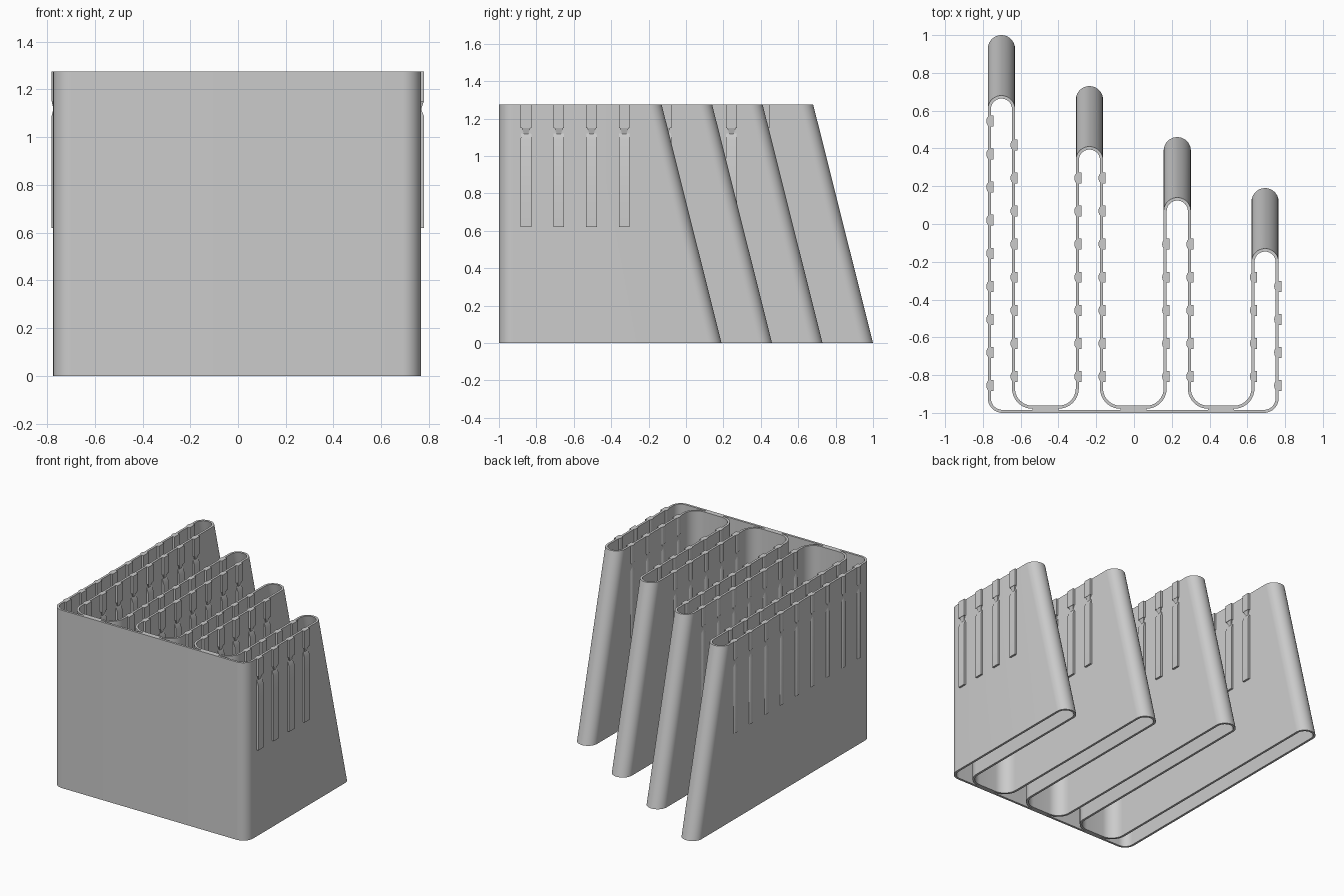
import bpy, bmesh, math

if "Cube" in bpy.data.objects:
    bpy.data.objects.remove(bpy.data.objects["Cube"])

TOP = 1.275        # overall height
SLANT = 0.32       # how far each finger end leans outward at the base
T = 0.008          # half wall thickness
W = 0.064          # half finger width, to wall centreline
CENTRES = [-0.702, -0.236, 0.229, 0.694]
ENDS = [0.68, 0.41, 0.14, -0.13]      # finger end at the top
SLOT_Y, SLOT_R, CORNER_R = -0.970, 0.10, 0.07

grey = bpy.data.materials.new("light grey")
grey.diffuse_color = (0.6, 0.6, 0.6, 1)
grey.use_nodes = True
grey.node_tree.nodes["Principled BSDF"].inputs["Base Color"].default_value = grey.diffuse_color


def make_object(name, bm):
    bmesh.ops.recalc_face_normals(bm, faces=bm.faces)
    mesh = bpy.data.meshes.new(name)
    bm.to_mesh(mesh)
    bm.free()
    mesh.materials.append(grey)
    ob = bpy.data.objects.new(name, mesh)
    bpy.context.collection.objects.link(ob)
    bpy.ops.object.select_all(action='DESELECT')
    ob.select_set(True)
    bpy.context.view_layer.objects.active = ob
    bpy.ops.object.shade_smooth_by_angle(angle=math.radians(30))
    return ob


def arc(cx, cy, r, a0, a1, lean=0.0, n=10):
    pts = []
    for i in range(n + 1):
        a = math.radians(a0 + (a1 - a0) * i / n)
        pts.append((cx + r * math.cos(a), cy + r * math.sin(a), lean))
    return pts


def bridge(bm, a, b):
    n = len(a)
    for i in range(n):
        j = (i + 1) % n
        bm.faces.new((a[i], a[j], b[j], b[i]))


# Comb-shaped centreline: front wall, then each finger and the slot beside it
x0, x1, yf = CENTRES[0] - W, CENTRES[-1] + W, -1 + T
path = arc(x0 + CORNER_R, yf + CORNER_R, CORNER_R, 180, 270)
path += arc(x1 - CORNER_R, yf + CORNER_R, CORNER_R, 270, 360)
for i in (3, 2, 1, 0):
    path += arc(CENTRES[i], ENDS[i] - W - T, W, 0, 180, SLANT, 20)
    if i:
        path += arc(CENTRES[i] - W - SLOT_R, SLOT_Y + SLOT_R, SLOT_R, 0, -90)
        path += arc(CENTRES[i - 1] + W + SLOT_R, SLOT_Y + SLOT_R, SLOT_R, -90, -180)


def offset(points, d):
    """Shift a closed path sideways with mitred corners."""
    out, n = [], len(points)
    for i, (x, y, lean) in enumerate(points):
        px, py, _ = points[i - 1]
        qx, qy, _ = points[(i + 1) % n]
        l1, l2 = math.hypot(x - px, y - py), math.hypot(qx - x, qy - y)
        n1 = ((y - py) / l1, (px - x) / l1)
        n2 = ((qy - y) / l2, (x - qx) / l2)
        k = d / (1 + n1[0] * n2[0] + n1[1] * n2[1])
        out.append((x + (n1[0] + n2[0]) * k, y + (n1[1] + n2[1]) * k, lean))
    return out


# Thin open shell, with leaning finger ends
bm = bmesh.new()
rings = []
for d, z in ((T, 0), (T, TOP), (-T, TOP), (-T, 0)):
    rings.append([bm.verts.new((x, y + lean * (1 - z / TOP), z))
                  for x, y, lean in offset(path, d)])
for k in range(4):
    bridge(bm, rings[k], rings[(k + 1) % 4])
make_object("comb_shell", bm)

# Solid strips joining the slot floors to the front wall
bm = bmesh.new()
for a, b in zip(CENTRES, CENTRES[1:]):
    xa, xb = a + W + SLOT_R, b - W - SLOT_R
    base = [(xa, -0.99), (xb, -0.99), (xb, -0.968), (xa, -0.968)]
    lo = [bm.verts.new((x, y, 0)) for x, y in base]
    hi = [bm.verts.new((x, y, TOP)) for x, y in base]
    bridge(bm, lo, hi)
    bm.faces.new(lo)
    bm.faces.new(hi)
make_object("slot_backing", bm)

# Rib section: square on the right, rounded on the left
section = [(0.0, -0.029), (0.022, -0.029), (0.022, 0.029), (0.0, 0.029)]
section += [(-0.016 * math.sin(math.pi * i / 8), 0.027 * math.cos(math.pi * i / 8))
            for i in range(1, 8)]


def rib(bm, x, y, levels):
    """Loft the section through (z, x scale, y scale) levels."""
    loops = [[bm.verts.new((x + u * sx, y + v * sy, z)) for u, v in section]
             for z, sx, sy in levels]
    for a, b in zip(loops, loops[1:]):
        bridge(bm, a, b)
    bm.faces.new(loops[0])
    bm.faces.new(loops[-1])


# Rib rows: wall x, first y, count
rows = []
for i, (left, right) in enumerate(((9, 8), (7, 7), (5, 5), (4, 4))):
    rows.append((CENTRES[i] - W, -0.855 if i == 0 else -0.807, left))
    rows.append((CENTRES[i] + W, -0.855 if i == 3 else -0.807, right))

long_bm, top_bm, neck_bm = bmesh.new(), bmesh.new(), bmesh.new()
for x, start, count in rows:
    for k in range(count):
        y = start + 0.175 * k
        rib(long_bm, x, y, [(0.62, 1, 1), (1.085, 1, 1), (1.12, 0.4, 0.95)])
        rib(top_bm, x, y, [(1.15, 1, 1), (TOP, 1, 1)])
        rib(neck_bm, x, y, [(1.115, 0.4, 0.35), (1.15, 0.9, 0.8)])
make_object("long_ribs", long_bm)
make_object("top_ribs", top_bm)
make_object("rib_necks", neck_bm)
